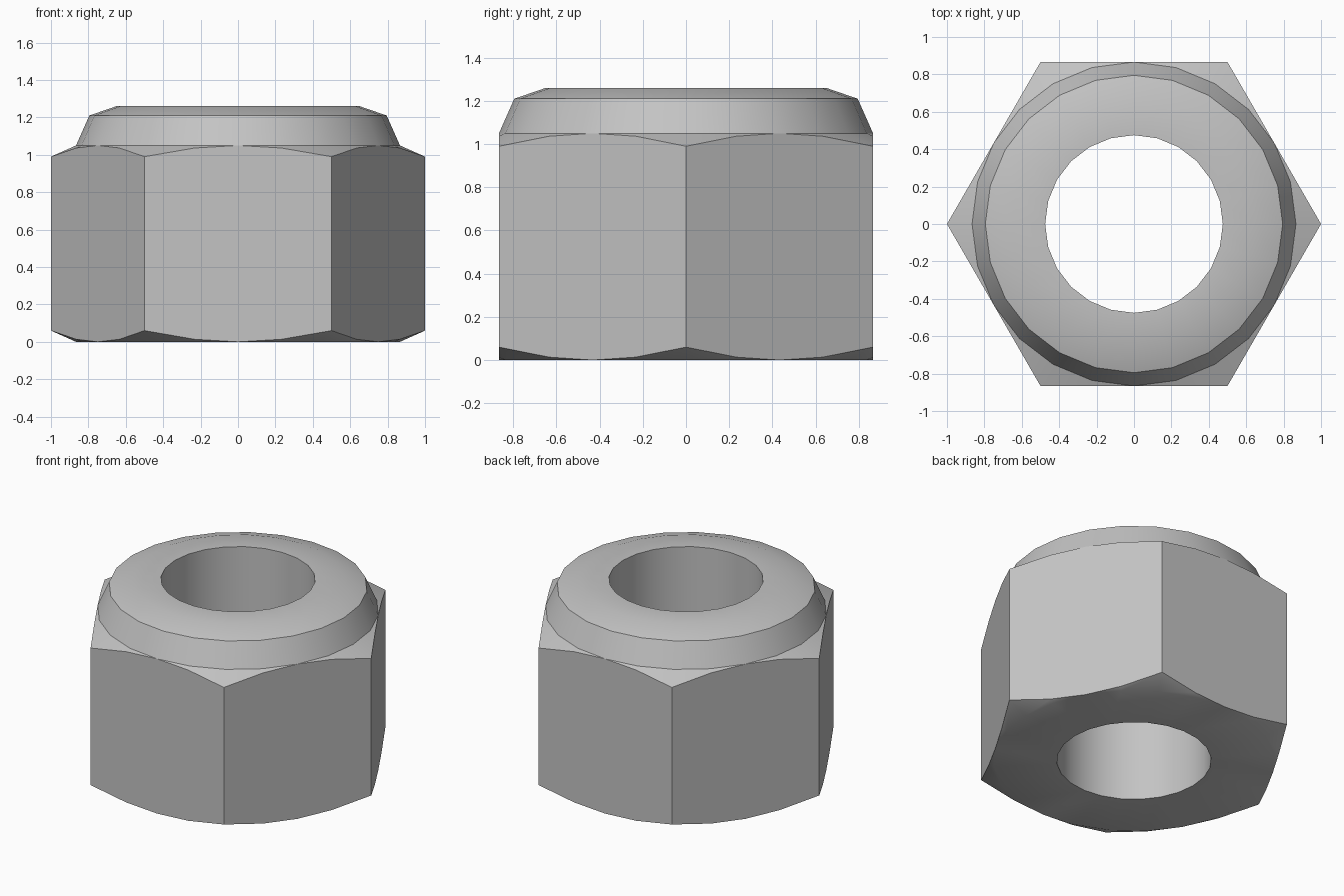
import bpy, bmesh
from math import sin, cos, pi

cube = bpy.data.objects.get("Cube")
if cube:
    bpy.data.objects.remove(cube, do_unlink=True)

SEGMENTS = 24
FLAT = 3 ** 0.5 / 2      # distance from axis to each hexagon flat
HOLE = 0.475
HEIGHT = 1.26
SHOULDER = 1.05          # top of the hexagonal body
SLOPE = 0.06 / (1 - FLAT)

steel = bpy.data.materials.new("steel grey")
steel.use_nodes = True
colour = (0.55, 0.55, 0.55, 1)
steel.diffuse_color = colour
steel.node_tree.nodes["Principled BSDF"].inputs["Base Color"].default_value = colour

bm = bmesh.new()


def circle(radius, z):
    """Round ring of vertices."""
    return [bm.verts.new((radius * cos(2 * pi * i / SEGMENTS),
                          radius * sin(2 * pi * i / SEGMENTS), z))
            for i in range(SEGMENTS)]


def hexagon(z, direction):
    """Hexagonal ring that follows the conical corner chamfer."""
    ring = []
    for i in range(SEGMENTS):
        a = 2 * pi * i / SEGMENTS
        r = FLAT / cos(a % (pi / 3) - pi / 6)
        ring.append(bm.verts.new((r * cos(a), r * sin(a),
                                  z + direction * (r - FLAT) * SLOPE)))
    return ring


# Rings from the bore, under the base, up the flats and over the collar
rings = [circle(HOLE, 0), circle(FLAT, 0),
         hexagon(0, 1), hexagon(SHOULDER, -1),
         circle(FLAT, SHOULDER), circle(0.795, 1.21),
         circle(0.65, HEIGHT), circle(HOLE, HEIGHT)]
for lower, upper in zip(rings, rings[1:] + rings[:1]):
    for i in range(SEGMENTS):
        j = (i + 1) % SEGMENTS
        bm.faces.new((lower[i], lower[j], upper[j], upper[i]))

# Chamfer meets the round shoulder at the middle of each flat
bmesh.ops.remove_doubles(bm, verts=bm.verts, dist=0.0001)
bmesh.ops.recalc_face_normals(bm, faces=bm.faces)

mesh = bpy.data.meshes.new("lock_nut")
bm.to_mesh(mesh)
bm.free()
mesh.materials.append(steel)
nut = bpy.data.objects.new("lock_nut", mesh)
bpy.context.collection.objects.link(nut)

bpy.ops.object.select_all(action="DESELECT")
nut.select_set(True)
bpy.context.view_layer.objects.active = nut
bpy.ops.object.shade_smooth_by_angle(angle=pi / 6)
